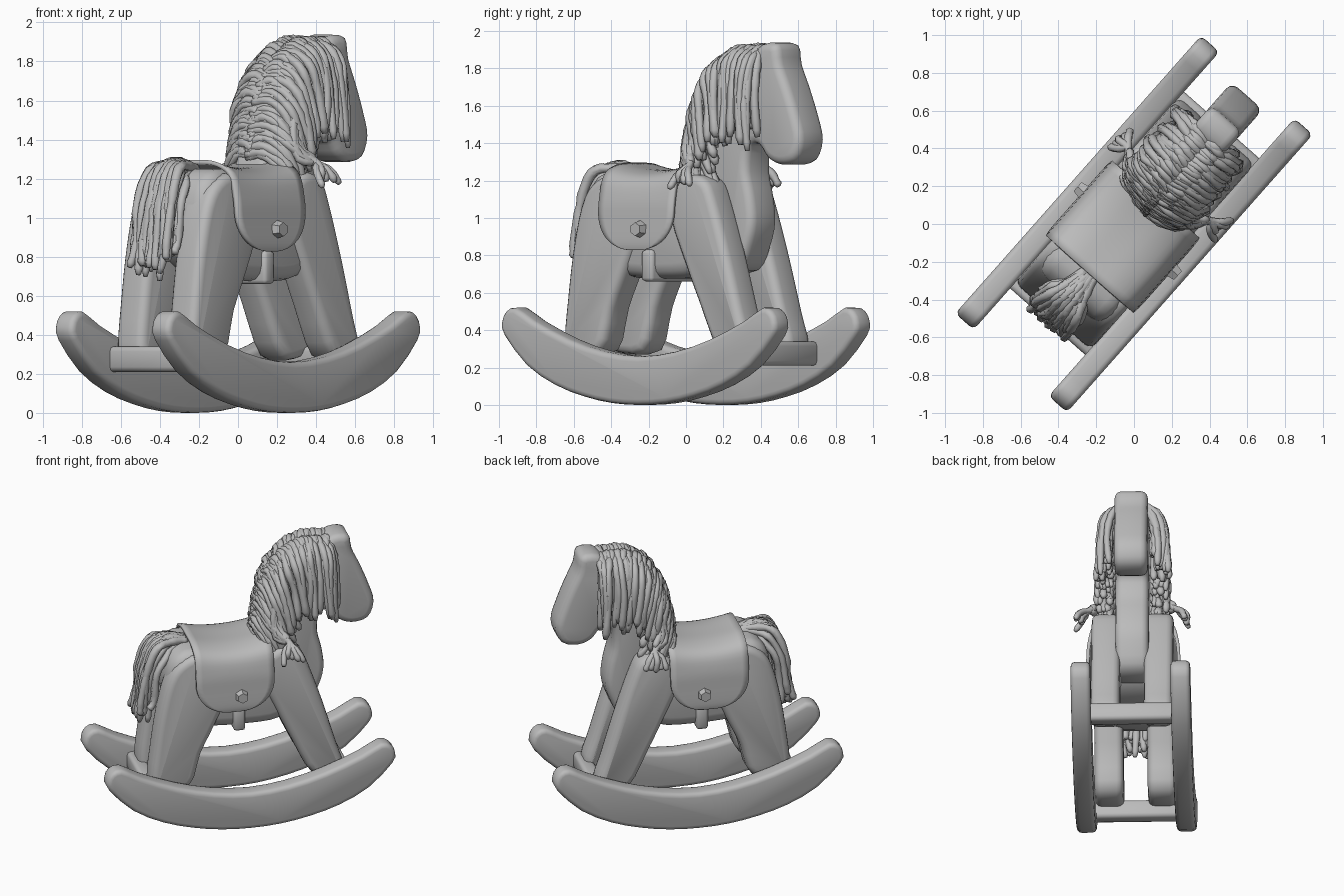
import bpy, bmesh, math, random
from mathutils import Vector, Matrix

if "Cube" in bpy.data.objects:
    bpy.data.objects.remove(bpy.data.objects["Cube"])

random.seed(4)
HEADING = Matrix.Rotation(math.radians(48.5), 4, 'Z')   # toy points along local +x
grey = bpy.data.materials.new("plain grey")
grey.diffuse_color = (0.5, 0.5, 0.5, 1)
grey.use_nodes = True
grey.node_tree.nodes["Principled BSDF"].inputs["Base Color"].default_value = grey.diffuse_color


def finish(name, bm):
    bmesh.ops.recalc_face_normals(bm, faces=bm.faces[:])
    for f in bm.faces:
        f.smooth = True
    me = bpy.data.meshes.new(name)
    bm.to_mesh(me)
    bm.free()
    me.materials.append(grey)
    ob = bpy.data.objects.new(name, me)
    bpy.context.collection.objects.link(ob)
    ob.matrix_world = HEADING
    return ob


def spline(pts, steps, closed=False):
    """Smooth curve through the given points."""
    pts = [Vector(p) for p in pts]
    n, out = len(pts), []
    get = (lambda i: pts[i % n]) if closed else (lambda i: pts[max(0, min(n - 1, i))])
    for i in range(n if closed else n - 1):
        a, b, c, d = get(i - 1), get(i), get(i + 1), get(i + 2)
        for s in range(steps):
            t = s / steps
            out.append(0.5 * (2 * b + (c - a) * t + (2 * a - 5 * b + 4 * c - d) * t * t
                              + (3 * b - a - 3 * c + d) * t ** 3))
    return out if closed else out + [pts[-1]]


def board(name, outline, y0, y1, round_edge, steps=3):
    """Side profile cut from a thick board with rounded rims."""
    bm = bmesh.new()
    prof = spline([(x, 0, z) for x, z in outline], steps, True)
    face = bm.faces.new([bm.verts.new((p.x, y0, p.z)) for p in prof])
    new = bmesh.ops.extrude_face_region(bm, geom=[face])["geom"]
    bmesh.ops.translate(bm, vec=(0, y1 - y0, 0),
                        verts=[v for v in new if isinstance(v, bmesh.types.BMVert)])
    rims = [e for e in bm.edges if abs(e.verts[0].co.y - e.verts[1].co.y) < 1e-5]
    bmesh.ops.bevel(bm, geom=rims, offset=round_edge, segments=3, profile=0.5,
                    affect='EDGES', clamp_overlap=False)
    return finish(name, bm)


def block(name, centre, size, round_edge):
    bm = bmesh.new()
    bmesh.ops.create_cube(bm, size=1, matrix=Matrix.Translation(centre) @ Matrix.Diagonal((*size, 1)))
    bmesh.ops.bevel(bm, geom=bm.edges[:], offset=round_edge, segments=2, profile=0.5, affect='EDGES')
    return finish(name, bm)


def yarn(name, strands):
    """Bundle of tapering yarn tubes; each strand is (points, radius)."""
    bm = bmesh.new()
    for pts, radius in strands:
        path = spline(pts, 4)
        rings = []
        for i, p in enumerate(path):
            t = (path[min(i + 1, len(path) - 1)] - path[max(i - 1, 0)]).normalized()
            side = t.cross(Vector((0.83, 0.2, 0.1))).normalized()
            other = t.cross(side)
            last = i == len(path) - 1
            r = radius * (0.55 if last else random.uniform(0.85, 1.12))
            rings.append([bm.verts.new(p + r * (math.cos(a) * side + math.sin(a) * other))
                          for a in [k * math.tau / 6 for k in range(6)]])
        for a, b in zip(rings, rings[1:]):
            for k in range(6):
                bm.faces.new((a[k], a[(k + 1) % 6], b[(k + 1) % 6], b[k]))
        bm.faces.new(rings[0])
        bm.faces.new(rings[-1])
    return finish(name, bm)


def jit(a):
    return random.uniform(-a, a)


# Rockers: symmetric curved runners
top = [(0, .26), (.25, .285), (.5, .35), (.75, .45), (.88, .52)]
low = [(.95, .5), (.98, .44), (.96, .37), (.8, .21), (.6, .105), (.4, .045), (.2, .01)]
half = top + low
rocker = half + [(0, 0)] + [(-x, z) for x, z in reversed(half[1:])]
for side, y in (("left", .33), ("right", -.33)):
    board(side + "_rocker", rocker, y - .065, y + .065, .03, 2)

# Crossbars between the rockers
for end, x in (("front", .65), ("rear", -.64)):
    block(end + "_crossbar", (x, 0, .275), (.1, .58, .13), .025)

# Legs with broad shoulders and hips
front_leg = [(.45, .29), (.31, .55), (.21, .76), (.11, 1.0), (.14, 1.16), (.25, 1.23),
             (.36, 1.2), (.42, 1.09), (.52, .8), (.61, .5), (.66, .34), (.62, .29)]
hind_leg = [(-.62, .29), (-.65, .36), (-.63, .55), (-.59, .82), (-.53, 1.06), (-.45, 1.18),
            (-.32, 1.23), (-.18, 1.16), (-.12, .97), (-.21, .73), (-.31, .52), (-.39, .29)]
for side, s in (("left", 1), ("right", -1)):
    for end, shape in (("front", front_leg), ("hind", hind_leg)):
        board(f"{side}_{end}_leg", shape, s * .08, s * .27, .045)

# Barrel body
board("body", [(-.5, .85), (-.3, .7), (0, .675), (.25, .7), (.4, .85), (.38, 1.1), (.2, 1.23),
               (-.1, 1.22), (-.4, 1.25), (-.52, 1.12)], -.24, .24, .08)

# Head, neck and chest as one thick board
board("head_and_neck", [(.45, .72), (.53, .85), (.565, .98), (.55, 1.12), (.52, 1.25), (.535, 1.38),
                        (.6, 1.39), (.66, 1.32), (.75, 1.285), (.86, 1.31), (.905, 1.42), (.87, 1.55),
                        (.81, 1.7), (.755, 1.82), (.73, 1.925), (.62, 1.93), (.54, 1.87), (.4, 1.85),
                        (.27, 1.75), (.18, 1.58), (.13, 1.4), (.06, 1.2), (.08, .9), (.25, .73)],
      -.11, .11, .045)

# Saddle cloth draped over the back, with rounded flaps
bm = bmesh.new()
drape = spline([(0, .3, .83), (0, .305, .87), (0, .3, .98), (0, .29, 1.1), (0, .25, 1.2),
                (0, .14, 1.24), (0, 0, 1.245)], 4)
drape += [Vector((0, -p.y, p.z)) for p in reversed(drape[:-1])]
grid = []
for p in drape:
    d = min(1, max(0, (1.05 - p.z) / .222))
    hw = .265 * (1 - d ** 2.3) ** (1 / 2.3)
    lift = max(0, min(1, (p.z - 1.1) / .14)) * .04
    grid.append([bm.verts.new((-.09 + max(hw, .03) * t / 6, p.y, p.z + lift * (t / 6) ** 2))
                 for t in range(-6, 7)])
for a, b in zip(grid, grid[1:]):
    for k in range(12):
        bm.faces.new((a[k], a[k + 1], b[k + 1], b[k]))
saddle = finish("saddle", bm)
mod = saddle.modifiers.new("thickness", 'SOLIDIFY')
mod.thickness, mod.offset = .022, 0

# Girth strap under the belly and six-sided saddle knobs
block("girth_strap", (-.05, 0, .745), (.08, .53, .17), .02)
for side, s in (("left", 1), ("right", -1)):
    bm = bmesh.new()
    bmesh.ops.create_cone(bm, cap_ends=True, segments=6, radius1=.048, radius2=.036, depth=.05,
                          matrix=Matrix.Translation((-.05, s * .33, .94))
                          @ Matrix.Rotation(-s * math.pi / 2, 4, 'X'))
    knob = finish(side + "_knob", bm)
    for f in knob.data.polygons:
        f.use_smooth = False

# Mane: strands parted along the crest and hanging down both sides
crest = spline([(.6, 0, 1.88), (.42, 0, 1.885), (.27, 0, 1.8), (.17, 0, 1.64), (.12, 0, 1.47),
                (.09, 0, 1.32)], 8)
for side, s in (("left", 1), ("right", -1)):
    strands = []
    for i, root in enumerate(crest):
        k = i / (len(crest) - 1)
        for layer in range(2):
            out = .135 + .045 * layer + jit(.015)
            length = (.36 - .2 * k) * random.uniform(.8, 1.15) + .07 * layer
            sweep = .02 + .26 * k * (1 - layer * .45) + jit(.03)
            at = lambda f, y, z: (root.x + sweep * f + jit(.012), s * y, root.z + z)
            strands.append(([at(0, -.02, -.01), at(.1, out * .5, .02 - .02 * layer),
                             at(.3, out, -.07), at(.65, out + .03 + jit(.01), -.07 - length * .45),
                             at(1, out + .03 + jit(.02), -.07 - length)],
                            random.uniform(.02, .027)))
    # Long strands gathered low on the neck
    for i in range(9):
        root = crest[16 + 2 * i]
        strands.append(([(root.x, 0, root.z), (root.x + .02, s * .15, root.z - .06),
                         (.21 + jit(.03), s * .22, 1.36 + jit(.02)), (.28, s * .28, 1.29 + jit(.015))],
                        .022))
    yarn(side + "_mane", strands)
    # Splayed tassel below the gather
    yarn(side + "_tassel", [([(.24, s * .25, 1.32), (.28, s * .29, 1.28),
                              (.28 + dx * .6, s * (.34 + jit(.02)), 1.24),
                              (.29 + dx, s * (.36 + jit(.025)), 1.17 + jit(.02))], .021)
                            for dx in (-.07, -.035, 0, .035, .07)])

# Tail: strands arching off the rump
tail = []
for i in range(34):
    y = -.13 + .26 * ((i * 13) % 34) / 33
    inner = (i % 3) * .035
    end = .66 + random.random() * .14 + abs(y) * .5
    tail.append(([(-.36, y * .25, 1.25), (-.47, y * .5, 1.29 - inner * .8 - abs(y) * .2),
                  (-.58 + inner, y * .85, 1.24 - inner), (-.65 + inner, y + jit(.01), 1.07),
                  (-.675 + inner + jit(.015), y + jit(.015), .88),
                  (-.69 + inner + jit(.02), y * .95 + jit(.02), end)], random.uniform(.02, .027)))
yarn("tail", tail)
